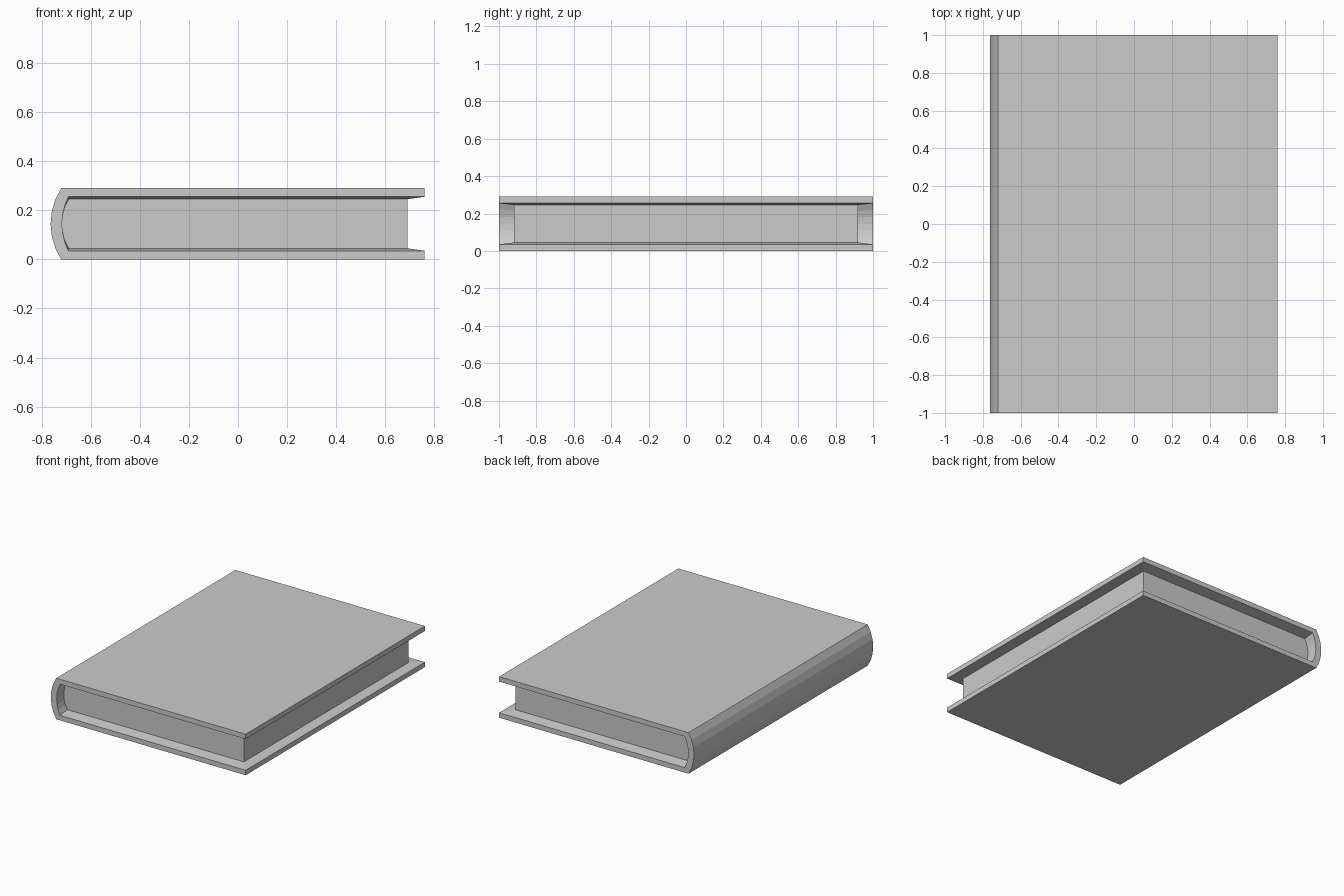
import bpy
import bmesh
import math

cube = bpy.data.objects.get("Cube")
if cube:
    bpy.data.objects.remove(cube, do_unlink=True)

MID = 0.145            # mid height of the book
HALF_X, HALF_Y = 0.76, 1.0
PAGE_X, PAGE_Y = 0.69, 0.92
RIM, DEEP = 0.11, 0.10  # half gap between the boards at the rim and at the pages
SEGMENTS = 6

grey = bpy.data.materials.new("plain_grey")
grey.use_nodes = True
colour = (0.6, 0.6, 0.6, 1)
grey.diffuse_color = colour
grey.node_tree.nodes["Principled BSDF"].inputs["Base Color"].default_value = colour


def arc(x, half, bulge):
    """Spine curve from top to bottom, bowing towards -x."""
    radius = (half ** 2 + bulge ** 2) / (2 * bulge)
    limit = math.asin(half / radius)
    points = []
    for i in range(SEGMENTS + 1):
        a = limit * (1 - 2 * i / SEGMENTS)
        points.append((x - bulge + radius * (1 - math.cos(a)), radius * math.sin(a)))
    return points


def page_outline(gap):
    return [(PAGE_X, gap)] + arc(-PAGE_X, gap, 0.027) + [(PAGE_X, -gap)]


def cover_outline(gap):
    outer = arc(-0.72, MID, 0.043)[::-1]
    return (page_outline(gap) + [(HALF_X, -RIM), (HALF_X, -MID)]
            + outer + [(HALF_X, MID), (HALF_X, RIM)])


def loft(name, sections):
    """Join equal outlines along y and cap both ends."""
    bm = bmesh.new()
    rings = [[bm.verts.new((x, y, z + MID)) for x, z in outline]
             for y, outline in sections]
    for a, b in zip(rings, rings[1:]):
        for i in range(len(a)):
            j = (i + 1) % len(a)
            bm.faces.new((a[i], a[j], b[j], b[i]))
    bm.faces.new(rings[0])
    bm.faces.new(rings[-1])
    # Mitre the sloped corners of the boards
    if len(rings) > 2:
        for end, inner in ((0, 1), (-1, -2)):
            n = SEGMENTS + 2
            for rim, page in ((-1, 0), (n + 1, n)):
                bmesh.ops.connect_verts(bm, verts=[rings[end][rim], rings[inner][page]])
    bmesh.ops.recalc_face_normals(bm, faces=bm.faces)
    mesh = bpy.data.meshes.new(name)
    bm.to_mesh(mesh)
    bm.free()
    mesh.materials.append(grey)
    obj = bpy.data.objects.new(name, mesh)
    bpy.context.collection.objects.link(obj)
    return obj


# Cover: two boards and a rounded spine, thickening towards the pages
loft("book_cover", [(-HALF_Y, cover_outline(RIM)), (-PAGE_Y, cover_outline(DEEP)),
                    (PAGE_Y, cover_outline(DEEP)), (HALF_Y, cover_outline(RIM))])

# Page block
loft("page_block", [(-PAGE_Y, page_outline(DEEP)), (PAGE_Y, page_outline(DEEP))])
